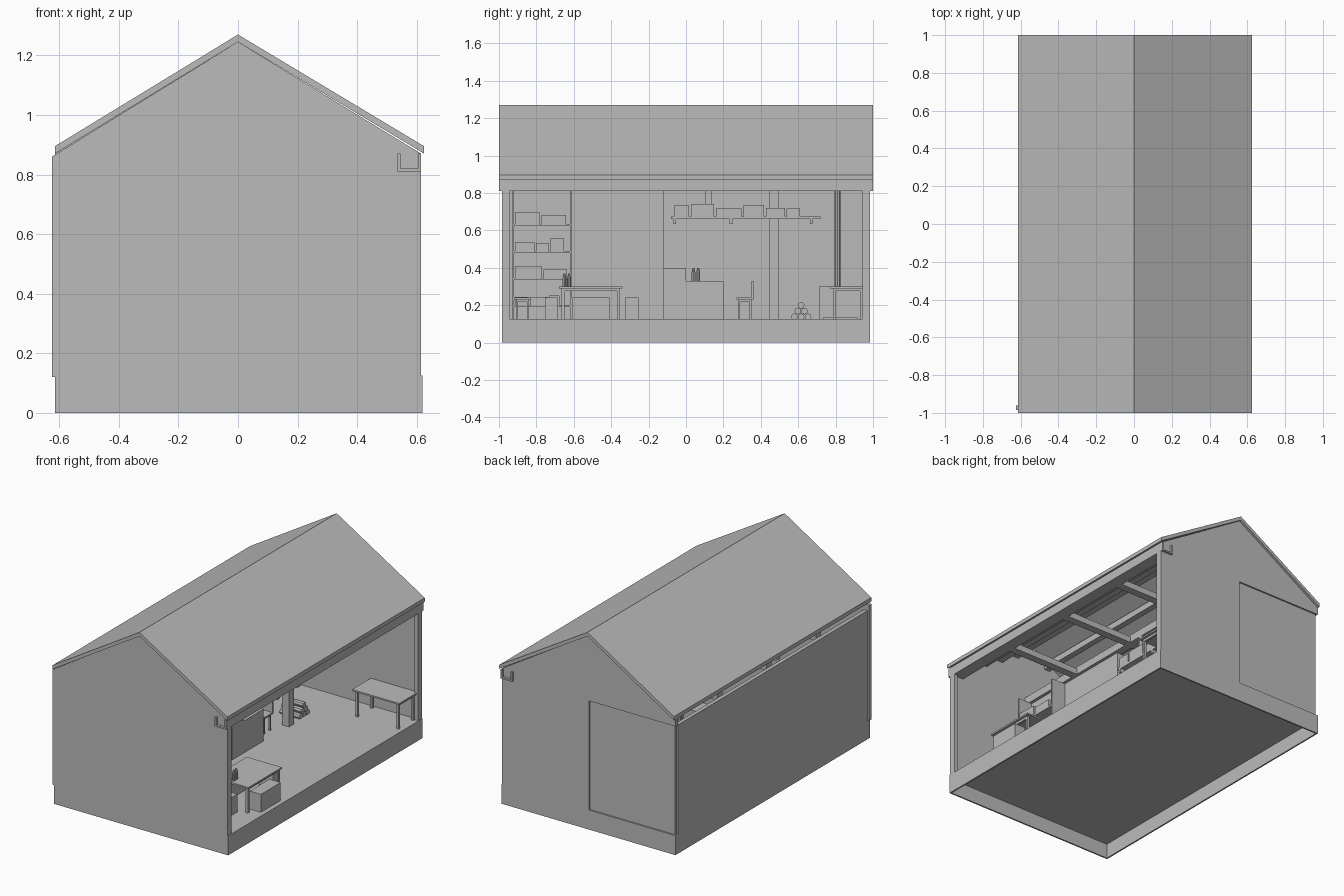
import bpy, bmesh, random
from mathutils import Vector, Matrix

old = bpy.data.objects.get("Cube")
if old:
    bpy.data.objects.remove(old, do_unlink=True)

random.seed(4)
colour = (0.5, 0.5, 0.5, 1)
grey = bpy.data.materials.new("plain grey")
grey.use_nodes = True
grey.diffuse_color = colour
grey.node_tree.nodes["Principled BSDF"].inputs["Base Color"].default_value = colour

# Main levels and planes of the building
FLOOR, LINTEL, EAVE, RIDGE = 0.12, 0.81, 0.87, 1.245
SIDE, END = 0.615, 0.985
SHEET, BOARD, WALL = 0.01, 0.015, 0.025
inner_side, inner_end = SIDE - WALL, END - WALL
table_top, seat_top, counter_top = 0.3, 0.24, 0.33


def finish(name, bm):
    bmesh.ops.recalc_face_normals(bm, faces=bm.faces)
    mesh = bpy.data.meshes.new(name)
    bm.to_mesh(mesh)
    bm.free()
    mesh.materials.append(grey)
    obj = bpy.data.objects.new(name, mesh)
    bpy.context.collection.objects.link(obj)
    return obj


def boxes(name, parts):
    """Join boxes, each given as its x range, y range and z range."""
    bm = bmesh.new()
    for ranges in parts:
        size = Matrix.Diagonal([high - low for low, high in ranges] + [1])
        middle = Vector([(low + high) / 2 for low, high in ranges])
        bmesh.ops.create_cube(bm, size=1, matrix=Matrix.Translation(middle) @ size)
    return finish(name, bm)


def box(name, x, y, z):
    return boxes(name, [(x, y, z)])


def span(start, length):
    return (start, start + length)


def around(centre, width):
    return (centre - width / 2, centre + width / 2)


def both_ends(limits, width):
    """The two thin ranges just inside the ends of a range."""
    low, high = limits
    return [(low, low + width), (high - width, high)]


def prism(name, profile, y_range):
    """Extrude an outline in x and z along y."""
    start, end = y_range
    bm = bmesh.new()
    face = bm.faces.new([bm.verts.new((x, start, z)) for x, z in profile])
    made = bmesh.ops.extrude_face_region(bm, geom=[face])["geom"]
    moved = [item for item in made if isinstance(item, bmesh.types.BMVert)]
    bmesh.ops.translate(bm, verts=moved, vec=(0, end - start, 0))
    return finish(name, bm)


def tube(name, start, direction, radius, tip_radius, sides=8):
    """A cylinder or cone from a start point along a direction."""
    direction = Vector(direction)
    turn = direction.to_track_quat('Z', 'Y').to_matrix().to_4x4()
    bm = bmesh.new()
    bmesh.ops.create_cone(bm, cap_ends=True, segments=sides, radius1=radius,
                          radius2=tip_radius, depth=direction.length,
                          matrix=Matrix.Translation(Vector(start) + direction / 2) @ turn)
    return finish(name, bm)


def table(name, x, y, top, leg=BOARD):
    """A thin top on four square legs, with rails along the sides."""
    under = top - SHEET
    parts = [(x, y, (under, top))]
    for leg_x in both_ends((x[0] + leg, x[1] - leg), leg):
        parts.append((leg_x, (y[0] + leg, y[1] - leg), (under - leg, under)))
        for leg_y in both_ends((y[0] + leg, y[1] - leg), leg):
            parts.append((leg_x, leg_y, (FLOOR, under)))
    return boxes(name, parts)


def bottles(x, y, z):
    for place in (y, y + WALL):
        body = tube("bottle_body", (x, place, z), (0, 0, 0.045), SHEET, SHEET)
        tube("bottle_neck", (x, place, z + body.dimensions.z), (0, 0, WALL), SHEET, SHEET / 2)


def stored_boxes(name, x, y, levels):
    """Rows of boxes of mixed length and height, one row on each level."""
    parts = []
    for level in levels:
        place = y[0] + BOARD
        while place < y[1] - 0.07:
            length = min(random.uniform(0.05, 0.15), y[1] - place - SHEET)
            parts.append((x, span(place, length), span(level, random.uniform(0.04, 0.07))))
            place += length + SHEET
    return boxes(name, parts)


# Hollow plinth with a floor inside it
plinth_x, plinth_y = (-SIDE, SIDE + SHEET / 2), (-END, END)
boxes("plinth", [(x, plinth_y, (0, FLOOR)) for x in both_ends(plinth_x, SHEET)]
      + [(plinth_x, y, (0, FLOOR)) for y in both_ends(plinth_y, SHEET)])
box("floor", plinth_x, plinth_y, (FLOOR - WALL, FLOOR + SHEET / 2))

# Front wall, back gable and the two back panels below it
front_left = -SIDE - SHEET
prism("front_wall", [(front_left, FLOOR), (SIDE, FLOOR), (SIDE, EAVE), (0, RIDGE),
                     (front_left, EAVE - SHEET)], (-END, -inner_end))
panel_top = LINTEL + BOARD
prism("back_gable", [(-SIDE, panel_top), (SIDE, panel_top), (SIDE, EAVE), (0, RIDGE),
                     (-SIDE, EAVE)], (inner_end, END))
box("back_panel_left", (0, SIDE), (inner_end, END), (FLOOR, panel_top))
box("back_panel_right", (-SIDE + SHEET, 0), (inner_end, END - SHEET), (FLOOR, panel_top))

# Long wall, stopping short of the eaves
room_y = (-inner_end, inner_end)
box("side_wall", (-SIDE, -inner_side), room_y, (FLOOR, panel_top))

# Roof as one folded slab
roof_side = SIDE + SHEET
prism("roof", [(-SIDE, EAVE + WALL), (0, RIDGE + WALL), (roof_side, EAVE + WALL),
               (roof_side, EAVE), (0, RIDGE), (-SIDE, EAVE)], (-1, 1))

# Channel along the open side
channel_x, channel_z = (SIDE - 0.08, SIDE), (LINTEL, EAVE)
boxes("lintel", [(x, (-1, 1), channel_z) for x in both_ends(channel_x, SHEET)]
      + [(channel_x, (-1, 1), span(LINTEL, SHEET))])

# Roof timbers
spine = (0, 0.05)
box("spine_beam", spine, room_y, span(LINTEL, 0.05))
boxes("tie_beams", [((-inner_side, channel_x[0]), around(y, 0.05), span(LINTEL, 0.04))
                    for y in (-0.5, 0, 0.5)])
purlins = []
for step in range(1, 5):
    share = step / 5
    top = RIDGE + (EAVE - RIDGE) * share - BOARD
    for x in (-SIDE * share, SIDE * share):
        purlins.append((around(x, 0.04), room_y, (top - 0.04, top)))
boxes("purlins", purlins)

# Enclosed room and posts
full_height = (FLOOR, LINTEL)
room_edge = -0.12
partition_x = span(SHEET, 0.02)
box("partition_long", partition_x, (-inner_end, room_edge), full_height)
box("partition_short", (-inner_side, SHEET), span(room_edge, -0.02)[::-1], full_height)
box("post", spine, around(0.47, 0.05), full_height)
boxes("corner_posts", [((inner_side, SIDE), y, full_height) for y in both_ends(room_y, BOARD)])

# Bookcase against the long partition
case_x, case_y = span(partition_x[1], 0.1), (-0.93, -0.61)
shelves = [0.2 + 0.145 * level for level in range(4)]
boxes("bookcase", [(case_x, y, full_height) for y in both_ends(case_y, SHEET)]
      + [(case_x, case_y, (z - SHEET, z)) for z in shelves])
stored_boxes("bookcase_boxes", case_x, case_y, shelves)

# Dining set near the open side
dining_x, dining_y = (0.3, 0.55), (-0.68, -0.34)
table("dining_table", dining_x, dining_y, table_top)
boxes("benches", [(around(x, 0.08), around(-0.51, 0.2), (FLOOR, seat_top)) for x in dining_x])
boxes("end_seats", [(around(sum(dining_x) / 2, 0.1), around(y, 0.07), (FLOOR, seat_top))
                    for y in (dining_y[0] - 0.04, dining_y[1] + 0.05)])
bottles(sum(dining_x) / 2, -0.65, table_top)
table("small_stool", (0.2, 0.3), (-0.92, -0.83), seat_top, SHEET)

# Counter with a crate and bottles
counter_x = (-0.12, 0.04)
box("counter", counter_x, (room_edge, 0.2), (FLOOR, counter_top))
box("counter_crate", counter_x, (room_edge, 0), span(counter_top, 0.07))
bottles(0, 0.04, counter_top)

# Hanging shelf above the counter
shelf_x, shelf_y, shelf_z = (-0.07, 0.06), (-0.08, 0.72), span(0.66, BOARD)
boxes("hanging_shelf", [(shelf_x, shelf_y, shelf_z)]
      + [(shelf_x, around(y, BOARD), (shelf_z[0] - WALL, shelf_z[0])) for y in (-0.06, 0.24, 0.67)]
      + [(spine, around(y, 0.03), (shelf_z[0], LINTEL)) for y in (0.12, 0.47)])
stored_boxes("shelf_boxes", shelf_x, (shelf_y[0], 0.62), [shelf_z[1]])

# Chair
chair_x, chair_y = (-0.09, 0), (0.27, 0.36)
table("chair_seat", chair_x, chair_y, seat_top, SHEET)
box("chair_back", chair_x, both_ends(chair_y, SHEET)[1], (seat_top, counter_top))

# Stacked logs
log = 0.018
for row in range(3):
    for place in range(3 - row):
        y = 0.58 + log * (2 * place + row)
        z = FLOOR + log * (1 + 1.7 * row)
        tube("log", (-0.1, y, z), (0.14, 0, 0), log, log)

# Stove with feet and a flue
stove_x, stove_y, stove_base = (-0.45, -0.22), (0.71, 0.94), FLOOR + BOARD
boxes("stove", [(stove_x, stove_y, (stove_base, table_top))]
      + [(x, y, (FLOOR, stove_base)) for x in both_ends(stove_x, WALL)
         for y in both_ends(stove_y, WALL)])
tube("flue", (sum(stove_x) / 2, 0.81, table_top), (0, 0, 0.7), BOARD, BOARD)

# Work table by the back wall
table("work_table", (0.27, SIDE - SHEET), (0.77, inner_end), table_top)
